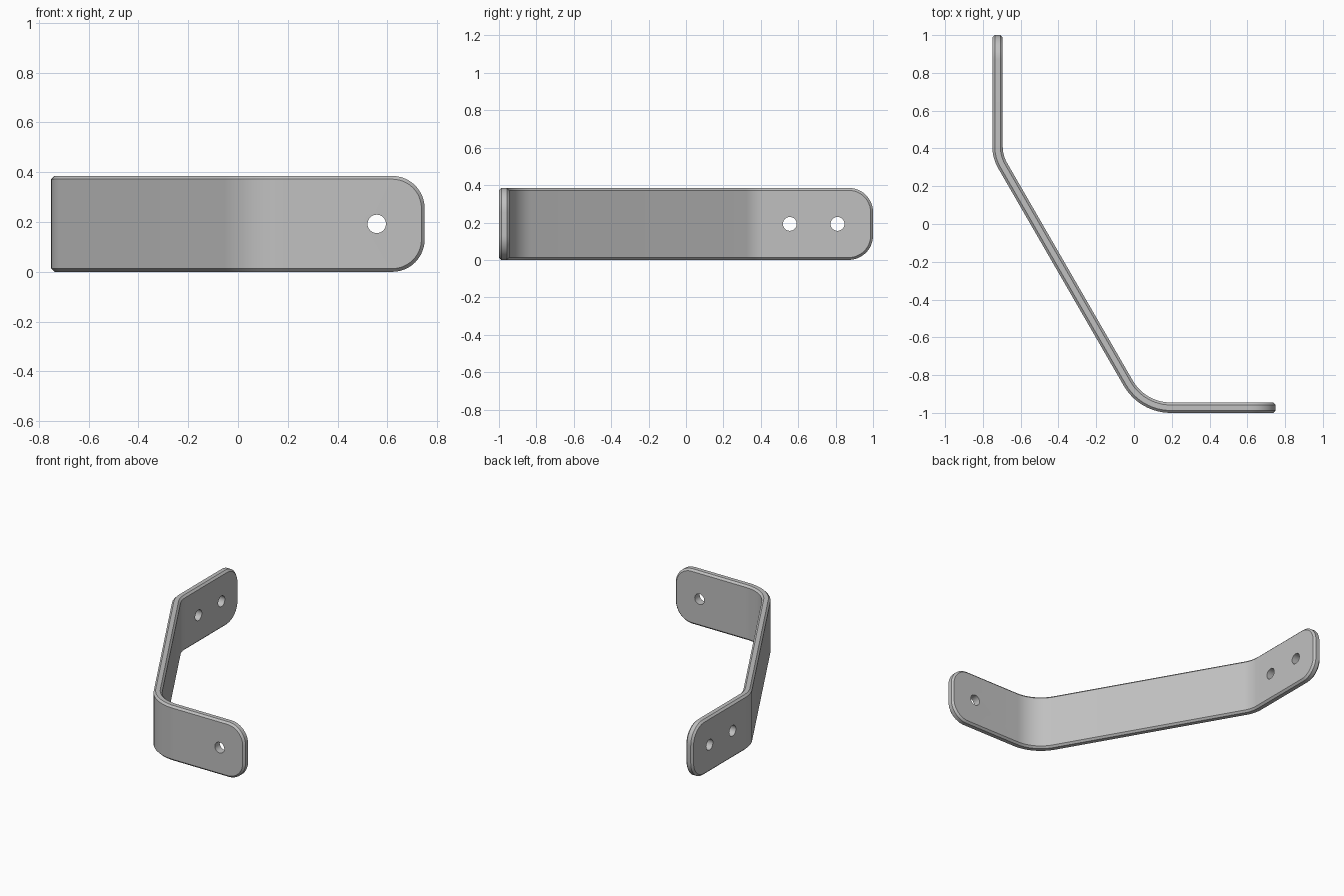
import bpy, bmesh, math
from mathutils import Vector, Matrix

cube = bpy.data.objects.get("Cube")
if cube:
    bpy.data.objects.remove(cube)

THICK, HEIGHT, CORNER, CHAMFER = 0.055, 0.385, 0.13, 0.013
BEND_STEPS, CORNER_STEPS = 12, 12

# Centre line: rear tab, shallow bend, sloping web, wide bend, front tab
START, START_ANGLE = Vector((-0.7225, 1.0)), -math.pi / 2
TURN_A, TURN_B = math.radians(30), math.radians(60)
TAN_A, TAN_B = 0.055, 0.15
RAD_A, RAD_B = TAN_A / math.tan(TURN_A / 2), TAN_B / math.tan(TURN_B / 2)
SEGMENTS = [
    (0.644 - TAN_A, 0),
    (RAD_A * TURN_A, TURN_A),
    (1.534 - TAN_A - TAN_B, 0),
    (RAD_B * TURN_B, TURN_B),
    (0.705 - TAN_B, 0),
]
LENGTH = sum(length for length, turn in SEGMENTS)


def follow(s):
    """Point and heading at distance s along the centre line."""
    p, a = START.copy(), START_ANGLE
    for i, (length, turn) in enumerate(SEGMENTS):
        last = i == len(SEGMENTS) - 1
        d = s if last else min(s, length)
        if turn:
            r, b = length / turn, a + turn * d / length
            p += r * Vector((math.sin(b) - math.sin(a), math.cos(a) - math.cos(b)))
            a = b
        else:
            p += d * Vector((math.cos(a), math.sin(a)))
        s -= d
        if s <= 0:
            break
    return p, a


# Flat strip with rounded corners
bm = bmesh.new()
outline = []
corners = [(LENGTH - CORNER, HEIGHT - CORNER), (CORNER, HEIGHT - CORNER),
           (CORNER, CORNER), (LENGTH - CORNER, CORNER)]
for q, (cx, cz) in enumerate(corners):
    for k in range(CORNER_STEPS + 1):
        a = math.pi / 2 * (q + k / CORNER_STEPS)
        outline.append(bm.verts.new((cx + CORNER * math.cos(a), -THICK / 2,
                                     cz + CORNER * math.sin(a))))
face = bm.faces.new(outline)
ext = bmesh.ops.extrude_face_region(bm, geom=[face])
bmesh.ops.translate(bm, vec=(0, THICK, 0),
                    verts=[v for v in ext["geom"] if isinstance(v, bmesh.types.BMVert)])
bmesh.ops.recalc_face_normals(bm, faces=bm.faces[:])

# Chamfer around both broad faces
rims = [e for e in bm.edges if abs(e.verts[0].co.y - e.verts[1].co.y) < 1e-5]
bmesh.ops.bevel(bm, geom=rims, offset=CHAMFER, segments=1, affect='EDGES')

# Cut the strip across at the bends, then bend it along the centre line
s = 0
for length, turn in SEGMENTS:
    if turn:
        for k in range(BEND_STEPS + 1):
            bmesh.ops.bisect_plane(bm, geom=bm.verts[:] + bm.edges[:] + bm.faces[:],
                                   plane_co=(s + length * k / BEND_STEPS, 0, 0),
                                   plane_no=(1, 0, 0))
    s += length
for v in bm.verts:
    p, a = follow(v.co.x)
    side = v.co.y
    v.co = (p.x - side * math.sin(a), p.y + side * math.cos(a), v.co.z)
bmesh.ops.recalc_face_normals(bm, faces=bm.faces[:])

mesh = bpy.data.meshes.new("bent_bracket")
bm.to_mesh(mesh)
bm.free()
bracket = bpy.data.objects.new("bent_bracket", mesh)
bpy.context.collection.objects.link(bracket)

steel = bpy.data.materials.new("grey steel")
steel.use_nodes = True
colour = (0.53, 0.53, 0.53, 1)
steel.diffuse_color = colour
steel.node_tree.nodes["Principled BSDF"].inputs["Base Color"].default_value = colour
mesh.materials.append(steel)


# Screw holes: one in the front tab, two in the rear tab
def drill(x, y, axis):
    cut = bmesh.new()
    turn = Matrix.Rotation(math.pi / 2, 4, axis)
    bmesh.ops.create_cone(cut, cap_ends=True, segments=32, radius1=0.037, radius2=0.037,
                          depth=0.2, matrix=Matrix.Translation((x, y, HEIGHT / 2)) @ turn)
    cut_mesh = bpy.data.meshes.new("hole_cutter")
    cut.to_mesh(cut_mesh)
    cut.free()
    cut_mesh.materials.append(steel)
    cutter = bpy.data.objects.new("hole_cutter", cut_mesh)
    cutter.hide_render = True
    bpy.context.collection.objects.link(cutter)
    mod = bracket.modifiers.new("hole", 'BOOLEAN')
    mod.operation, mod.solver, mod.object = 'DIFFERENCE', 'EXACT', cutter
    bpy.ops.object.modifier_apply(modifier=mod.name)
    bpy.data.objects.remove(cutter)


bpy.ops.object.select_all(action='DESELECT')
bpy.context.view_layer.objects.active = bracket
bracket.select_set(True)
drill(0.557, -0.9725, 'X')
for y in (0.555, 0.81):
    drill(-0.7225, y, 'Y')
bpy.ops.object.shade_smooth_by_angle(angle=math.radians(30))
